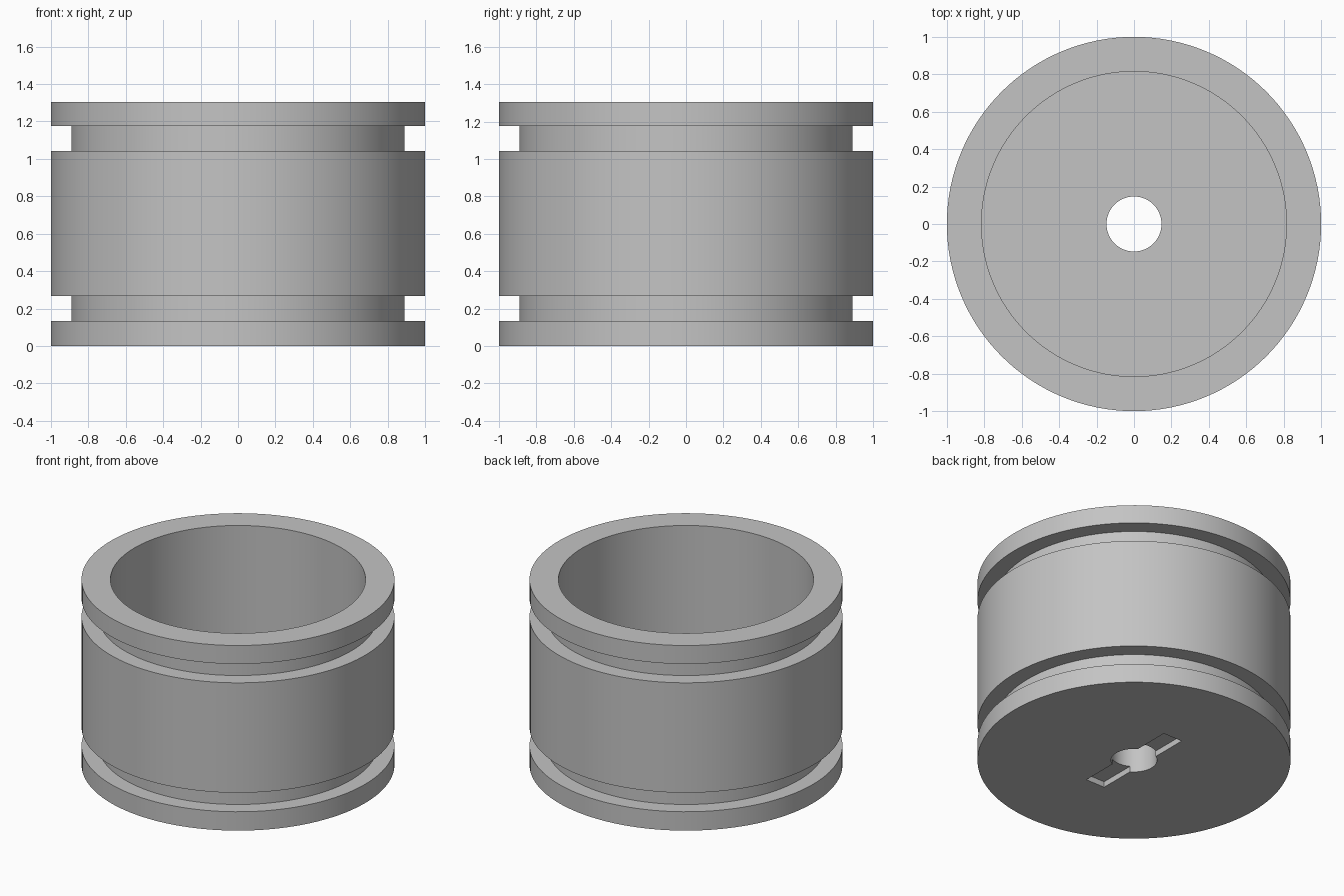
import bpy
import bmesh
import math
from mathutils import Matrix, Vector

default = bpy.data.objects.get("Cube")
if default:
    bpy.data.objects.remove(default, do_unlink=True)

SEGMENTS = 128
HEIGHT = 1.305
OUTER, GROOVE, BORE, HOLE = 1.0, 0.89, 0.815, 0.147
FLOOR = 0.26
GROOVES = [(0.133, 0.267), (1.042, 1.175)]

# One plain grey metal
grey = bpy.data.materials.new("grey metal")
grey.use_nodes = True
colour = (0.55, 0.55, 0.55, 1.0)
grey.diffuse_color = colour
grey.node_tree.nodes["Principled BSDF"].inputs["Base Color"].default_value = colour


def finish(bm, name):
    """Turn a bmesh into a named object in the scene."""
    bmesh.ops.recalc_face_normals(bm, faces=bm.faces)
    mesh = bpy.data.meshes.new(name)
    bm.to_mesh(mesh)
    bm.free()
    obj = bpy.data.objects.new(name, mesh)
    obj.data.materials.append(grey)
    bpy.context.collection.objects.link(obj)
    return obj


def lathe(name, profile):
    """Revolve a closed (radius, height) profile around z."""
    bm = bmesh.new()
    verts = [bm.verts.new((r, 0, z)) for r, z in profile]
    edges = [bm.edges.new((v, verts[i - 1])) for i, v in enumerate(verts)]
    bmesh.ops.spin(bm, geom=verts + edges, cent=(0, 0, 0), axis=(0, 0, 1),
                   angle=math.tau, steps=SEGMENTS, use_merge=True)
    bmesh.ops.remove_doubles(bm, verts=bm.verts, dist=1e-5)
    return finish(bm, name)


# Cup body: outer wall with two ring grooves, deep bore, holed floor
profile = [(HOLE, 0), (OUTER, 0)]
for low, high in GROOVES:
    profile += [(OUTER, low), (GROOVE, low), (GROOVE, high), (OUTER, high)]
profile += [(OUTER, HEIGHT), (BORE, HEIGHT), (BORE, FLOOR), (HOLE, FLOOR)]
body = lathe("grooved_cup", profile)

# Shallow slot across the hole on the underside
bm = bmesh.new()
bmesh.ops.create_cube(bm, size=1, matrix=Matrix.Diagonal(Vector((0.148, 0.77, 0.08, 1))))
cutter = finish(bm, "slot_cutter")
cutter.hide_render = True

cut = body.modifiers.new("slot", "BOOLEAN")
cut.operation = "DIFFERENCE"
cut.solver = "EXACT"
cut.object = cutter

bpy.ops.object.select_all(action="DESELECT")
body.select_set(True)
bpy.context.view_layer.objects.active = body
bpy.ops.object.modifier_apply(modifier=cut.name)
bpy.data.objects.remove(cutter, do_unlink=True)
bpy.ops.object.shade_smooth_by_angle(angle=math.radians(30))
